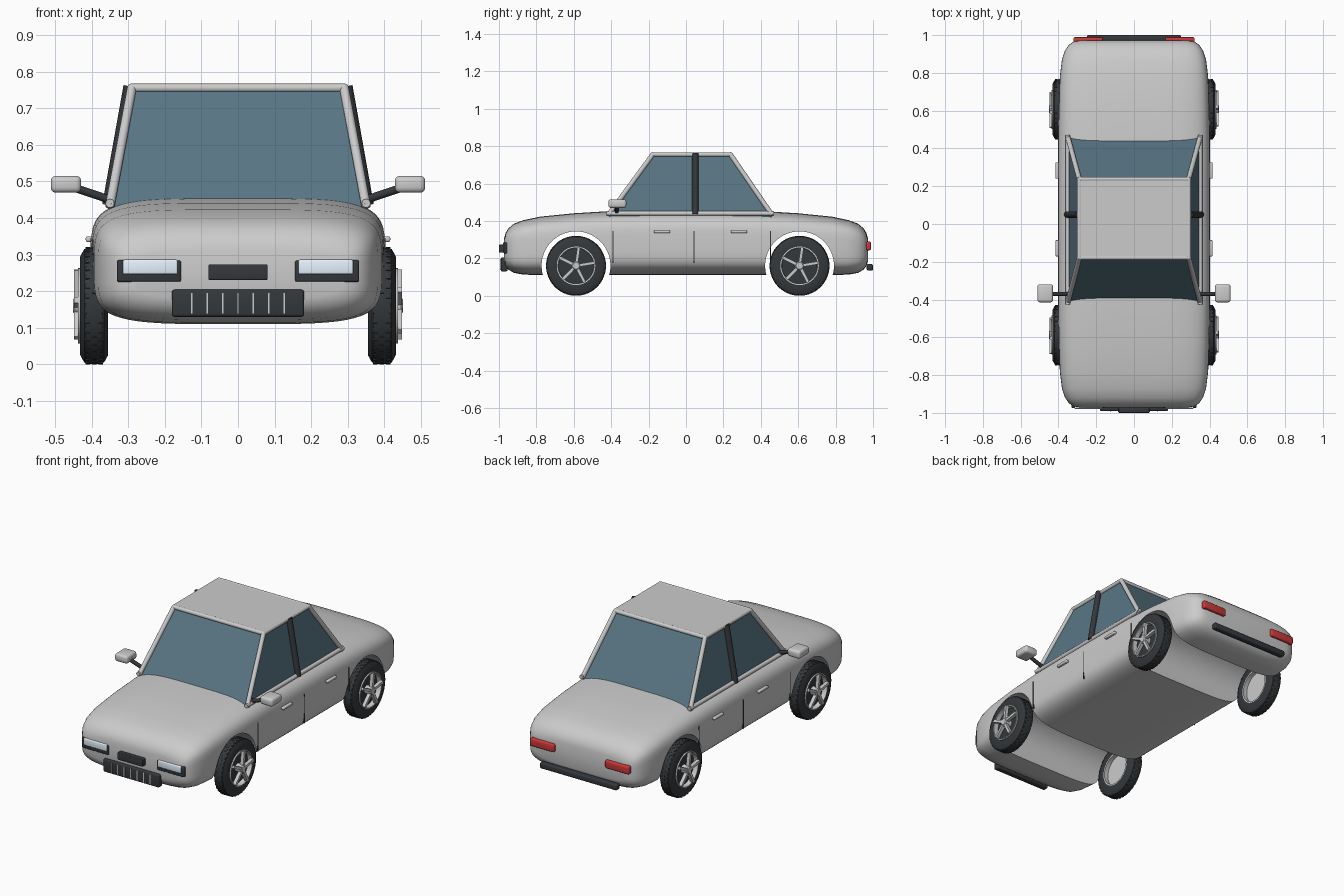
import bpy, bmesh, math
from mathutils import Vector, Matrix

if "Cube" in bpy.data.objects:
    bpy.data.objects.remove(bpy.data.objects["Cube"])


def material(name, rgb):
    m = bpy.data.materials.new(name)
    m.diffuse_color = (*rgb, 1)
    m.use_nodes = True
    m.node_tree.nodes["Principled BSDF"].inputs["Base Color"].default_value = m.diffuse_color
    return m


GLASS = material("glass", (0.1, 0.18, 0.23))
DARK = material("dark", (0.035, 0.04, 0.045))
RED = material("red", (0.6, 0.04, 0.04))
LENS = material("lens", (0.8, 0.9, 1.0))


def add(name, bm, mat=None, smooth=True):
    bmesh.ops.recalc_face_normals(bm, faces=bm.faces[:])
    me = bpy.data.meshes.new(name)
    bm.to_mesh(me)
    bm.free()
    ob = bpy.data.objects.new(name, me)
    bpy.context.collection.objects.link(ob)
    if mat:
        me.materials.append(mat)
    if smooth:
        shade(ob)
    return ob


def shade(ob):
    bpy.ops.object.select_all(action='DESELECT')
    ob.select_set(True)
    bpy.context.view_layer.objects.active = ob
    bpy.ops.object.shade_smooth_by_angle(angle=math.radians(35))


def box(name, c, size, mat=None, bevel=0.0):
    bm = bmesh.new()
    bmesh.ops.create_cube(bm, size=1, matrix=Matrix.Translation(c) @ Matrix.Diagonal((*size, 1)))
    if bevel:
        bmesh.ops.bevel(bm, geom=bm.edges[:], offset=bevel, segments=3, profile=0.5, affect='EDGES')
    return add(name, bm, mat)


def bar(name, p, q, r, mat=None, segs=12):
    p, q = Vector(p), Vector(q)
    rot = (q - p).to_track_quat('Z', 'Y').to_matrix().to_4x4()
    bm = bmesh.new()
    bmesh.ops.create_cone(bm, cap_ends=True, segments=segs, radius1=r, radius2=r,
                          depth=(q - p).length, matrix=Matrix.Translation((p + q) / 2) @ rot)
    return add(name, bm, mat)


def bridge(bm, rings, closed=False):
    n = len(rings[0])
    for a, b in zip(rings, rings[1:] + ([rings[0]] if closed else [])):
        for i in range(n):
            j = (i + 1) % n
            bm.faces.new((a[i], a[j], b[j], b[i]))


def lathe(name, profile, mat=None, segs=48):
    """Closed (x, radius) profile turned around the x axis."""
    bm = bmesh.new()
    rings = []
    for k in range(segs):
        a = 2 * math.pi * k / segs
        rings.append([bm.verts.new((x, r * math.cos(a), r * math.sin(a))) for x, r in profile])
    bridge(bm, rings, closed=True)
    return add(name, bm, mat)


# Body: superellipse sections lofted from nose to tail (y, half width, bottom, top)
half = [(0.972, 0.29, 0.18, 0.31), (0.965, 0.32, 0.16, 0.335), (0.95, 0.344, 0.14, 0.36),
        (0.92, 0.365, 0.122, 0.385), (0.87, 0.382, 0.113, 0.404), (0.78, 0.393, 0.11, 0.423),
        (0.6, 0.399, 0.11, 0.441), (0.4, 0.402, 0.11, 0.453), (0.2, 0.402, 0.11, 0.456)]
stations = [(-y, w, b, t) for y, w, b, t in half] + half[::-1]
bm = bmesh.new()
rings = []
for y, w, b, t in stations:
    ring = []
    for k in range(64):
        a = 2 * math.pi * (k + 0.5) / 64
        c, s = math.cos(a), math.sin(a)
        e = 2 / 4.4
        ring.append(bm.verts.new((w * math.copysign(abs(c) ** e, c), y,
                                  (b + t) / 2 + (t - b) / 2 * math.copysign(abs(s) ** e, s))))
    rings.append(ring)
bridge(bm, rings)
bm.faces.new(rings[0])
bm.faces.new(rings[-1])
body = add("body", bm)

# Wheel arches cut through the full width
AXLES = (-0.588, 0.607)
for y in AXLES:
    cutter = bar("arch_cutter", (-0.6, y, 0.16), (0.6, y, 0.16), 0.184, segs=64)
    cutter.hide_render = True
    mod = body.modifiers.new("arch", 'BOOLEAN')
    mod.operation, mod.solver, mod.object = 'DIFFERENCE', 'EXACT', cutter
    bpy.context.view_layer.objects.active = body
    bpy.ops.object.modifier_apply(modifier=mod.name)
    bpy.data.objects.remove(cutter)
shade(body)

# Cabin glass block
base = [(-0.35, -0.415, 0.42), (0.35, -0.415, 0.42), (0.35, 0.46, 0.42), (-0.35, 0.46, 0.42)]
top = [(-0.29, -0.178, 0.755), (0.29, -0.178, 0.755), (0.29, 0.238, 0.755), (-0.29, 0.238, 0.755)]
bm = bmesh.new()
lo, hi = [[bm.verts.new(p) for p in ps] for ps in (base, top)]
bridge(bm, [lo, hi])
bm.faces.new(lo)
bm.faces.new(hi)
add("cabin_glass", bm, GLASS, smooth=False)

# Roof panel and frame
box("roof", (0, 0.03, 0.757), (0.58, 0.42, 0.016))
for i in range(4):
    a, b = Vector(top[i]), Vector(top[(i + 1) % 4])
    bar("roof_rail", a, b, 0.012)
    foot = Vector(base[i]) + Vector((0, 0, 0.012))
    bar("pillar", foot, a, 0.013)
    bm = bmesh.new()
    bmesh.ops.create_uvsphere(bm, u_segments=12, v_segments=8, radius=0.0125,
                              matrix=Matrix.Translation(a))
    add("roof_corner", bm)

# Parts repeated on both sides
for s in (-1, 1):
    bar("window_sill", (s * 0.35, -0.425, 0.44), (s * 0.35, 0.47, 0.44), 0.012)
    bar("middle_pillar", (s * 0.354, 0.05, 0.435), (s * 0.296, 0.05, 0.76), 0.017, DARK)
    bar("mirror_arm", (s * 0.345, -0.37, 0.448), (s * 0.445, -0.37, 0.482), 0.011, DARK)
    box("mirror", (s * 0.47, -0.367, 0.492), (0.083, 0.096, 0.046), None, 0.014)
    for y in (-0.128, 0.283):
        box("door_handle", (s * 0.406, y, 0.342), (0.02, 0.086, 0.015), None, 0.005)
    for y in (-0.39, 0.042, 0.452):
        box("door_seam", (s * 0.3985, y, 0.26), (0.008, 0.005, 0.17), DARK)
    box("headlight_bezel", (s * 0.243, -0.962, 0.255), (0.176, 0.026, 0.06), DARK, 0.006)
    box("headlight", (s * 0.24, -0.972, 0.266), (0.15, 0.014, 0.04), LENS, 0.005)
    box("tail_light", (s * 0.243, 0.975, 0.266), (0.155, 0.028, 0.046), RED, 0.008)

# Nose and tail details
box("grille", (0, -0.972, 0.167), (0.362, 0.036, 0.074), DARK, 0.008)
for i in range(7):
    box("grille_slat", ((i - 3) * 0.042, -0.991, 0.167), (0.004, 0.006, 0.06))
box("front_plate", (0, -0.985, 0.252), (0.162, 0.03, 0.043), DARK, 0.004)
box("rear_bumper", (0, 0.983, 0.152), (0.5, 0.034, 0.034), DARK, 0.008)

# One wheel, facing +x about its own centre
parts = [
    lathe("tire", [(-0.036, 0.1), (-0.038, 0.135), (-0.027, 0.155), (-0.012, 0.159), (0.012, 0.159),
                   (0.027, 0.155), (0.038, 0.135), (0.036, 0.1)], DARK),
    lathe("rim", [(-0.036, 0.092), (-0.036, 0.103), (0.044, 0.103), (0.044, 0.096)]),
    lathe("rim_back", [(0.005, 0.0001), (0.005, 0.1), (0.016, 0.1), (0.016, 0.0001)], DARK),
    lathe("hub", [(0.0, 0.0001), (0.0, 0.024), (0.052, 0.024), (0.058, 0.018), (0.058, 0.0001)], segs=24),
    lathe("rim_dish", [(-0.01, 0.0001), (-0.01, 0.097), (0.004, 0.097), (0.004, 0.0001)]),
]
bm = bmesh.new()
for k in range(5):
    m = Matrix.Rotation(2 * math.pi * k / 5 - 0.15, 4, 'X') @ Matrix.Translation((0.045, 0, 0.056)) \
        @ Matrix.Diagonal((0.02, 0.016, 0.086, 1))
    bmesh.ops.create_cube(bm, size=1, matrix=m)
parts.append(add("spokes", bm))
bm = bmesh.new()
for k in range(36):
    for row in (-0.018, 0, 0.018):
        m = Matrix.Rotation(2 * math.pi * (k + (row == 0) / 2) / 36, 4, 'X') \
            @ Matrix.Translation((row, 0, 0.157)) @ Matrix.Diagonal((0.012, 0.014, 0.006, 1))
        bmesh.ops.create_cube(bm, size=1, matrix=m)
parts.append(add("tire_tread", bm, DARK))

# Place the four wheels
for y in AXLES:
    for s in (-1, 1):
        for part in parts:
            ob = part.copy()
            bpy.context.collection.objects.link(ob)
            ob.location = (s * 0.393, y, 0.16)
            ob.rotation_euler.z = 0 if s > 0 else math.pi
for part in parts:
    bpy.data.objects.remove(part)
